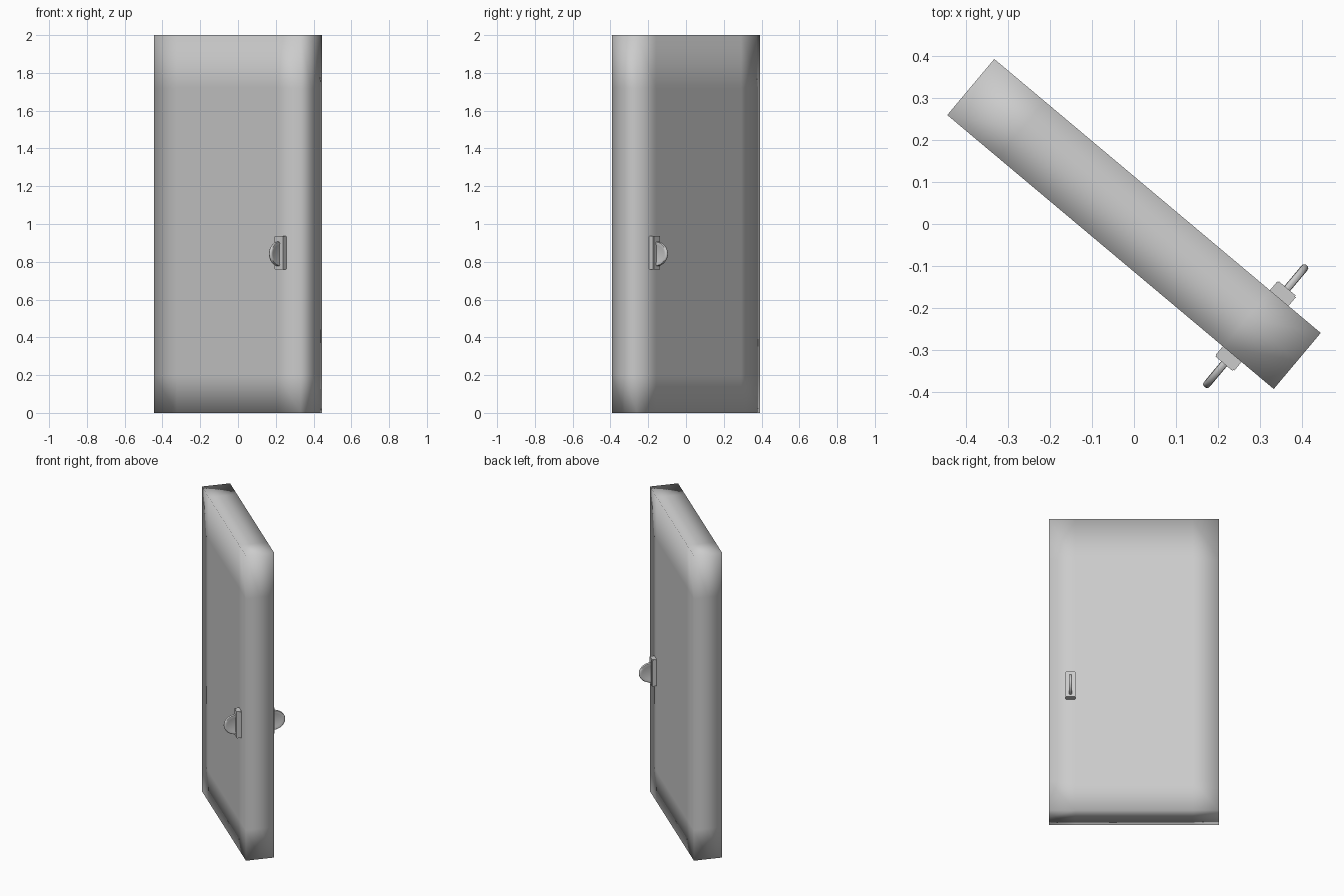
import bpy, bmesh, math
from mathutils import Vector, Matrix

if "Cube" in bpy.data.objects:
    bpy.data.objects.remove(bpy.data.objects["Cube"])

TURN = Matrix.Rotation(math.radians(-40), 4, 'Z')   # the door stands ajar
W, T, H = 1.014, 0.174, 2.0


def finish(bm, name, angle=None):
    bmesh.ops.recalc_face_normals(bm, faces=bm.faces)
    me = bpy.data.meshes.new(name)
    bm.transform(TURN)
    bm.to_mesh(me)
    bm.free()
    ob = bpy.data.objects.new(name, me)
    bpy.context.collection.objects.link(ob)
    me.shade_smooth()
    if angle:
        bpy.ops.object.select_all(action='DESELECT')
        ob.select_set(True)
        bpy.context.view_layer.objects.active = ob
        bpy.ops.object.shade_smooth_by_angle(angle=math.radians(angle))
    return ob


def box(size, centre):
    bm = bmesh.new()
    bmesh.ops.create_cube(bm, size=1)
    bmesh.ops.scale(bm, vec=size, verts=bm.verts)
    bmesh.ops.translate(bm, vec=centre, verts=bm.verts)
    return bm


# Door slab: support loops give the soft, pillowy shading near the edges
bm = box((W, T, H), (0, 0, H / 2))
cuts = [((x, 0, 0), (1, 0, 0)) for x in (-0.35, 0.35)]
cuts += [((0, 0, 0), (0, 1, 0))]
cuts += [((0, 0, z), (0, 0, 1)) for z in (0.2, 1.72)]
for co, no in cuts:
    bmesh.ops.bisect_plane(bm, geom=bm.verts[:] + bm.edges[:] + bm.faces[:],
                           plane_co=co, plane_no=no)
finish(bm, "door_slab")

# Handles, one on each face
U = 0.378
PROFILE = [(0, 0.006), (0.045, 0.006), (0.054, 0.009), (0.062, 0.008), (0.065, 0.003),
           (0.065, -0.003), (0.062, -0.008), (0.054, -0.009), (0.045, -0.006), (0, -0.006)]
for side, s in (("front", -1), ("back", 1)):
    # Backing plate
    bm = box((0.058, 0.036, 0.176), (U, s * 0.099, 0.848))
    bmesh.ops.bevel(bm, geom=bm.edges[:], offset=0.003, segments=2, affect='EDGES')
    finish(bm, side + "_handle_plate", 40)

    # Half-disc grip with a thicker rim
    bm = bmesh.new()
    vs = [bm.verts.new((t, 0, -r)) for r, t in PROFILE]
    es = [bm.edges.new(p) for p in zip(vs, vs[1:])]
    bmesh.ops.spin(bm, geom=vs + es, cent=(0, 0, 0), axis=(1, 0, 0),
                   angle=math.pi * s, steps=24)
    bmesh.ops.remove_doubles(bm, verts=bm.verts, dist=1e-5)
    ys = sum(v.co.y for v in bm.verts)
    flip = s if ys > 0 else -s
    for v in bm.verts:
        v.co = Vector((U + v.co.x, s * 0.114 + flip * v.co.y * 1.15, 0.842 + v.co.z))
    finish(bm, side + "_handle_grip", 50)
